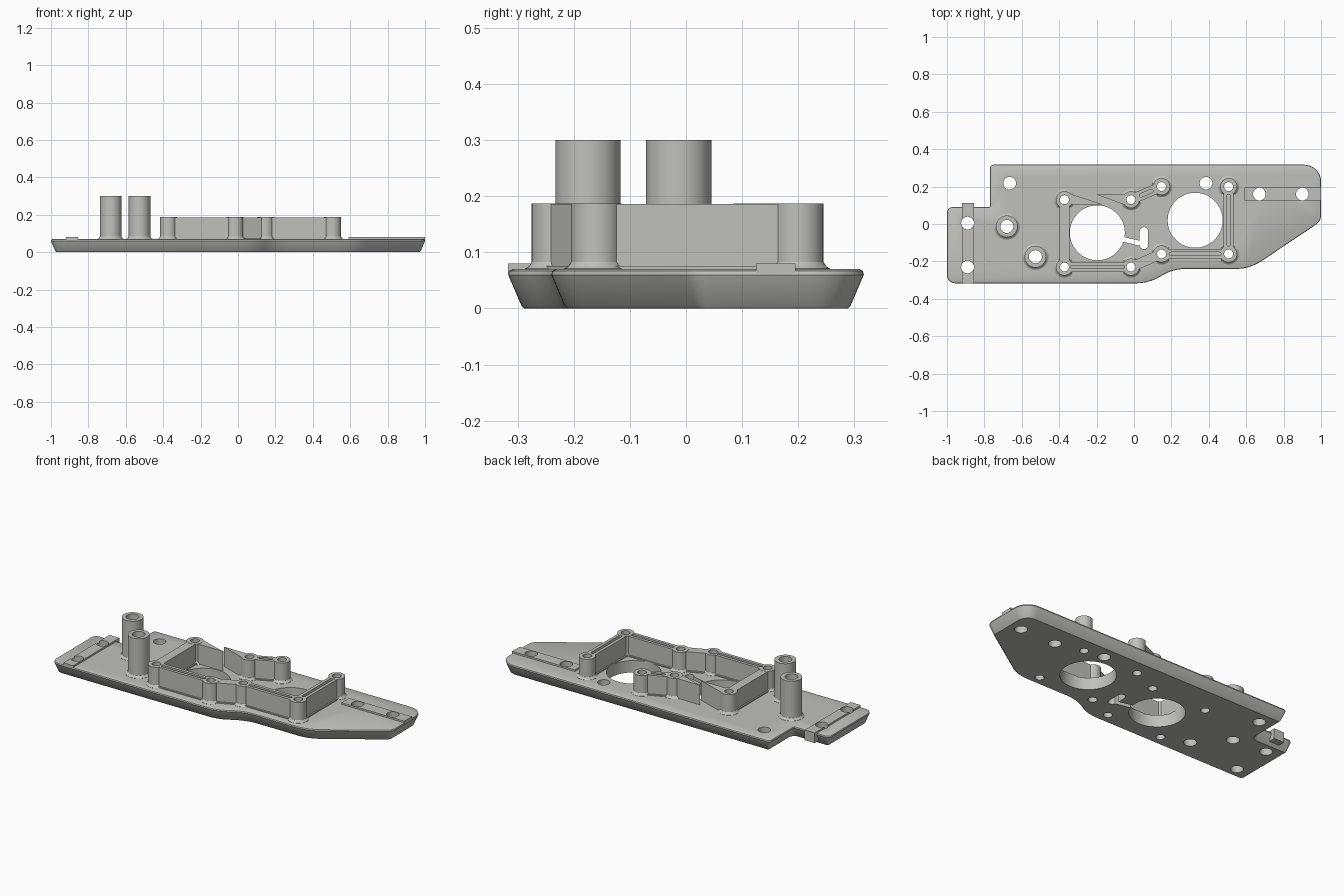
import bpy, bmesh, math
from mathutils import Vector

if "Cube" in bpy.data.objects:
    bpy.data.objects.remove(bpy.data.objects["Cube"])

grey = bpy.data.materials.new("warm_grey")
grey.diffuse_color = (0.53, 0.53, 0.50, 1)
grey.use_nodes = True
grey.node_tree.nodes["Principled BSDF"].inputs["Base Color"].default_value = grey.diffuse_color
parts = []


def make(name, bm, part=True):
    bmesh.ops.recalc_face_normals(bm, faces=bm.faces)
    me = bpy.data.meshes.new(name)
    bm.to_mesh(me)
    bm.free()
    ob = bpy.data.objects.new(name, me)
    bpy.context.collection.objects.link(ob)
    me.materials.append(grey)
    if part:
        parts.append(ob)
    else:
        ob.hide_render = True
    return ob


def loft(bm, rings):
    """Closed solid through rings given as (points, z)."""
    vs = [[bm.verts.new((x, y, z)) for x, y in pts] for pts, z in rings]
    n = len(vs[0])
    for a, b in zip(vs, vs[1:]):
        for i in range(n):
            bm.faces.new((a[i], a[(i + 1) % n], b[(i + 1) % n], b[i]))
    bm.faces.new(vs[0][::-1])
    bm.faces.new(vs[-1])


def circle(c, r, n=32):
    return [(c[0] + r * math.cos(2 * math.pi * i / n),
             c[1] + r * math.sin(2 * math.pi * i / n)) for i in range(n)]


def stadium(p, q, r, n=8):
    a = math.atan2(q[1] - p[1], q[0] - p[0])
    pts = []
    for c, s in ((q, a - math.pi / 2), (p, a + math.pi / 2)):
        pts += [(c[0] + r * math.cos(s + math.pi * i / n),
                 c[1] + r * math.sin(s + math.pi * i / n)) for i in range(n + 1)]
    return pts


def bar(p, q, w):
    p, q = Vector(p), Vector(q)
    d = (q - p).normalized()
    s = Vector((-d.y, d.x)) * w / 2
    return [tuple(v) for v in (p - s, q - s, q + s, p + s)]


def rect(x0, x1, y0, y1):
    return [(x0, y0), (x1, y0), (x1, y1), (x0, y1)]


def prism(name, pts, z0, z1):
    bm = bmesh.new()
    loft(bm, [(pts, z0), (pts, z1)])
    return make(name, bm)


def outline(corners, inset, n=8):
    """Counter-clockwise polygon, inset and with rounded corners."""
    out = []
    for i, (x, y, r) in enumerate(corners):
        c = Vector((x, y))
        a = (c - Vector(corners[i - 1][:2])).normalized()
        b = (Vector(corners[(i + 1) % len(corners)][:2]) - c).normalized()
        na, nb = Vector((-a.y, a.x)), Vector((-b.y, b.x))
        turn = math.atan2(a.x * b.y - a.y * b.x, a.dot(b))
        c = c + (na + nb) * inset / (1 + na.dot(nb))
        sgn = 1 if turn > 0 else -1
        r = max(r - sgn * inset, 0.004)
        t = r * math.tan(abs(turn) / 2)
        centre = c - a * t + na * r * sgn
        start = math.atan2(-na.y * sgn, -na.x * sgn)
        for k in range(n + 1):
            ang = start + turn * k / n
            out.append((centre.x + r * math.cos(ang), centre.y + r * math.sin(ang)))
    return out


# Base plate with sloping sides
corners = [(-1, -.317, .045), (.08, -.317, .25), (.21, -.24, .25), (.62, -.24, .25),
           (1, .015, .06), (1, .317, .09), (-.77, .317, .02), (-.77, .09, .006),
           (-1, .09, .03)]
bm = bmesh.new()
loft(bm, [(outline(corners, d), z) for z, d in
          ((0, .029), (.004, .024), (.06, 0), (.067, .002), (.07, .008))])
make("base_plate", bm)

# Raised strips at both ends
prism("left_strip", rect(-.92, -.855, -.317, .113), .062, .08)
prism("left_strip_end", rect(-.92, -.855, .05, .113), .02, .079)
prism("right_strip", rect(.59, 1, .125, .195), .062, .08)


# Round posts with flared feet
def post(name, c, r, top):
    bm = bmesh.new()
    loft(bm, [(circle(c, r + d), z) for z, d in
              ((.06, .012), (.071, .012), (.075, .005), (.083, 0), (top, 0))])
    make(name, bm)


tall = [(-.68, -.013), (-.527, -.175)]
short = [(-.372, .13), (-.372, -.23), (-.016, -.23), (.147, -.16),
         (.506, -.16), (.506, .20), (.147, .20), (-.016, .13)]
for c in tall:
    post("tall_post", c, .058, .30)
for c in short:
    post("frame_post", c, .045, .187)

# Frame walls between the short posts, leaving the back right side open
W0, W1 = .06, .186
for i in (0, 1, 2, 3, 4, 6):
    p, q = short[i], short[(i + 1) % 8]
    prism("frame_wall", bar(p, q, .054), W0, W1)
    prism("wall_foot", bar(p, q, .07), W0, .076)
# Tapered back walls with a slanted gap
prism("back_wall_left", [(-.372, .105), (-.17, .105), (-.36, .168), (-.372, .168)], W0, W1)
prism("back_wall_right", [(-.2, .157), (-.02, .092), (-.016, .157)], W0, W1)

# Cutters: round holes, cable slots and wall grooves
holes = bmesh.new()
bolts = [(.67, .16), (.90, .16), (-.89, .005), (-.89, -.23), (-.665, .218), (.385, .218)]
for group, r in ((bolts, .034), (tall, .035), (short, .024),
                 ([(-.196, -.047), (.327, .02)], .147)):
    for c in group:
        pts = circle(c, r, 64 if r > .1 else 32)
        loft(holes, [(pts, -.1), (pts, .5)])
grooves = bmesh.new()
for i, k in ((1, .12), (3, .14), (4, .14), (6, .33)):
    p, q = Vector(short[i]), Vector(short[(i + 1) % 8])
    pts = stadium(p.lerp(q, k), p.lerp(q, 1 - k), .009)
    loft(grooves, [(pts, .13), (pts, .3)])
slot = bmesh.new()
pts = stadium((.053, -.04), (.053, -.112), .023)
loft(slot, [(pts, -.1), (pts, .12)])
link = bmesh.new()
pts = bar((-.08, -.077), (.053, -.108), .026)
loft(link, [(pts, -.1), (pts, .13)])
cutters = [make("cutter", b, False) for b in (holes, grooves, slot, link)]

for ob in parts:
    for c in cutters:
        m = ob.modifiers.new("cut", 'BOOLEAN')
        m.operation, m.solver, m.object = 'DIFFERENCE', 'EXACT', c
dg = bpy.context.evaluated_depsgraph_get()
done = [(ob, bpy.data.meshes.new_from_object(ob.evaluated_get(dg))) for ob in parts]
for ob, me in done:
    ob.modifiers.clear()
    ob.data = me
for c in cutters:
    bpy.data.objects.remove(c)

# Smooth round faces, keep edges sharp
bpy.ops.object.select_all(action='DESELECT')
for ob in parts:
    ob.select_set(True)
bpy.context.view_layer.objects.active = parts[0]
bpy.ops.object.shade_smooth_by_angle(angle=math.radians(30))
